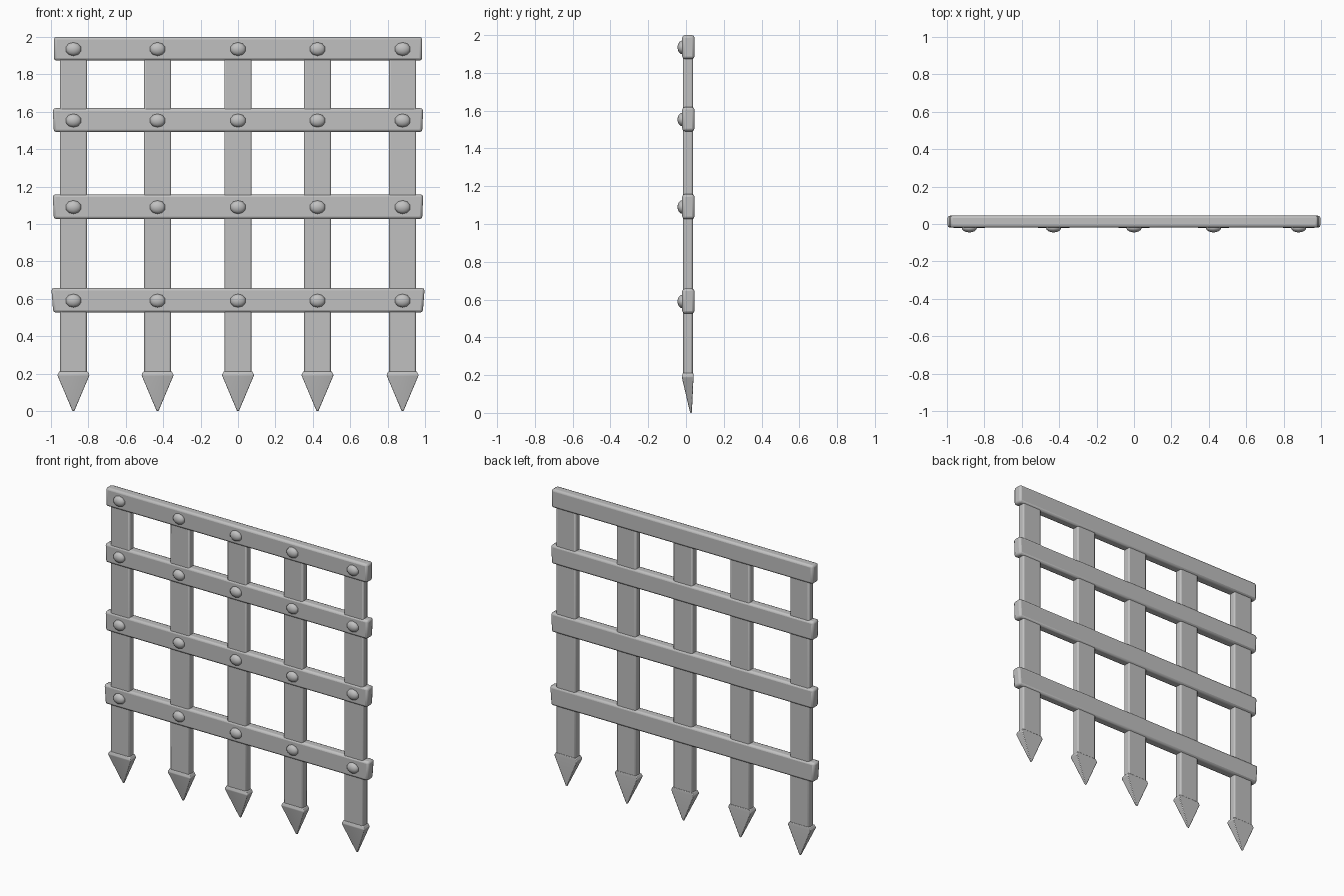
import bpy
import bmesh
import math
from mathutils import Matrix, Vector

old = bpy.data.objects.get("Cube")
if old:
    bpy.data.objects.remove(old, do_unlink=True)

iron = bpy.data.materials.new("grey_iron")
iron.use_nodes = True
iron.diffuse_color = (0.53, 0.53, 0.53, 1)
iron.node_tree.nodes["Principled BSDF"].inputs["Base Color"].default_value = iron.diffuse_color


def finish(name, bm, bevel=0.0, angle=40):
    bmesh.ops.recalc_face_normals(bm, faces=bm.faces)
    mesh = bpy.data.meshes.new(name)
    bm.to_mesh(mesh)
    bm.free()
    mesh.materials.append(iron)
    obj = bpy.data.objects.new(name, mesh)
    bpy.context.collection.objects.link(obj)
    bpy.ops.object.select_all(action='DESELECT')
    obj.select_set(True)
    bpy.context.view_layer.objects.active = obj
    if bevel:
        mod = obj.modifiers.new("soft_edges", 'BEVEL')
        mod.width = bevel
        mod.segments = 2
        mod.limit_method = 'ANGLE'
    bpy.ops.object.shade_smooth_by_angle(angle=math.radians(angle))
    return obj


def loft(name, sections, bevel):
    """Join rectangles (x, z, half width, front y, back y) from bottom to top."""
    bm = bmesh.new()
    rings = []
    for x, z, w, front, back in sections:
        corners = [(x - w, front, z), (x + w, front, z), (x + w, back, z), (x - w, back, z)]
        rings.append([bm.verts.new(c) for c in corners])
    for low, high in zip(rings, rings[1:]):
        for i in range(4):
            j = (i + 1) % 4
            bm.faces.new((low[i], low[j], high[j], high[i]))
    bm.faces.new(rings[0])
    bm.faces.new(rings[-1])
    return finish(name, bm, bevel)


post_xs = [-0.88, -0.43, 0.0, 0.425, 0.88]
# crossbars: centre height, half height, half length at bottom and top
bars = [(0.592, 0.066, 0.988, 0.998), (1.092, 0.066, 0.985, 0.99),
        (1.555, 0.064, 0.985, 0.99), (1.937, 0.063, 0.985, 0.985)]

# Upright posts and their pointed tips
for n, x in enumerate(post_xs, 1):
    loft(f"post_{n}", [(x, 0.18, 0.073, -0.015, 0.037), (x, 1.95, 0.073, -0.015, 0.037)], 0.01)
    loft(f"spike_{n}", [(x, 0.0, 0.005, 0.022, 0.031),
                        (x, 0.192, 0.086, -0.023, 0.04),
                        (x, 0.212, 0.076, -0.016, 0.038)], 0.004)

# Horizontal crossbars
for n, (z, h, low, high) in enumerate(bars, 1):
    loft(f"crossbar_{n}", [(0, z - h, low, -0.02, 0.045), (0, z + h, high, -0.02, 0.045)], 0.014)

# Domed rivets at every crossing
for r, (z, *_) in enumerate(bars, 1):
    for c, x in enumerate(post_xs, 1):
        bm = bmesh.new()
        bmesh.ops.create_uvsphere(bm, u_segments=10, v_segments=8, radius=1)
        bmesh.ops.rotate(bm, verts=bm.verts, matrix=Matrix.Rotation(math.pi / 2, 3, 'X'))
        bmesh.ops.scale(bm, verts=bm.verts, vec=Vector((0.043, 0.025, 0.036)))
        bmesh.ops.translate(bm, verts=bm.verts, vec=Vector((x, -0.02, z - 0.002)))
        finish(f"rivet_{r}_{c}", bm, angle=60)
